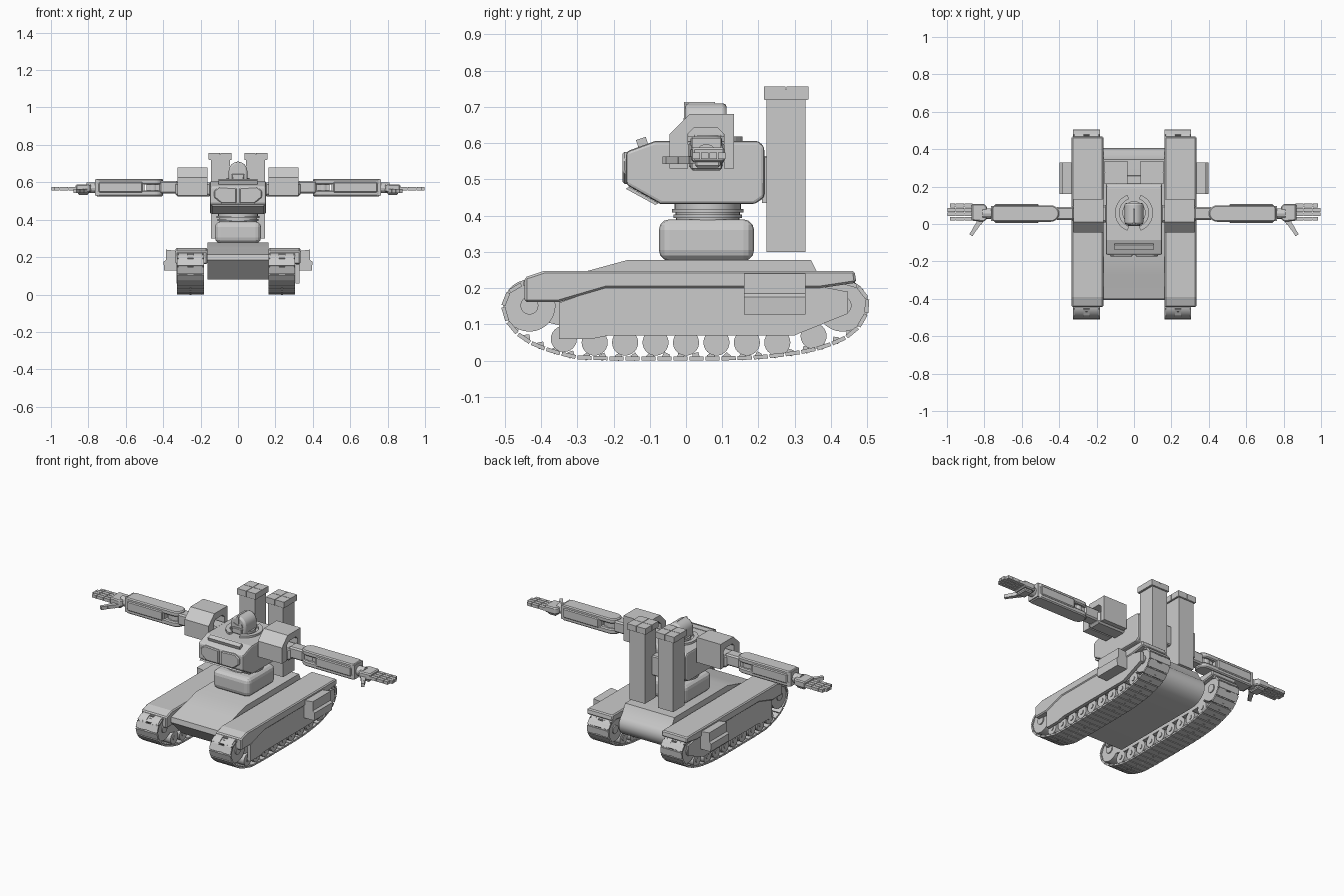
import bpy, bmesh, math
from mathutils import Vector, Matrix

if "Cube" in bpy.data.objects:
    bpy.data.objects.remove(bpy.data.objects["Cube"])

AX = {'x': lambda p, a: (a, p[0], p[1]),   # profile in y,z
      'y': lambda p, a: (p[0], a, p[1]),   # profile in x,z
      'z': lambda p, a: (p[0], p[1], a)}   # profile in x,y


def finish(name, bm, bevel=0, mirror=False, segs=1, smooth=False):
    bmesh.ops.recalc_face_normals(bm, faces=bm.faces[:])
    me = bpy.data.meshes.new(name)
    bm.to_mesh(me)
    bm.free()
    ob = bpy.data.objects.new(name, me)
    bpy.context.collection.objects.link(ob)
    if smooth:
        me.shade_smooth()
        me.set_sharp_from_angle(angle=math.radians(35))
    if bevel:
        m = ob.modifiers.new("bevel", 'BEVEL')
        m.width, m.segments, m.limit_method = bevel, segs, 'ANGLE'
    if mirror:
        ob.modifiers.new("mirror", 'MIRROR').use_mirror_merge = False
    return ob


def add_prism(bm, pts, a0, a1, axis='x'):
    lo = [bm.verts.new(AX[axis](p, a0)) for p in pts]
    hi = [bm.verts.new(AX[axis](p, a1)) for p in pts]
    n = len(pts)
    bm.faces.new(lo[::-1])
    bm.faces.new(hi)
    for i in range(n):
        bm.faces.new((lo[i], lo[(i + 1) % n], hi[(i + 1) % n], hi[i]))


def prism(name, pts, a0, a1, axis='x', **kw):
    bm = bmesh.new()
    add_prism(bm, pts, a0, a1, axis)
    return finish(name, bm, **kw)


def rect(a, b, c, d):
    return [(a, c), (b, c), (b, d), (a, d)]


def box(name, x, y, z, **kw):
    return prism(name, rect(*y, *z), x[0], x[1], 'x', **kw)


def circle(cx, cy, r, n=24, ry=None):
    return [(cx + r * math.cos(2 * math.pi * i / n), cy + (ry or r) * math.sin(2 * math.pi * i / n))
            for i in range(n)]


def oriented_box(bm, a, b, side, w, t):
    """Box from a to b, width w along side, thickness t."""
    a, b, s = Vector(a), Vector(b), Vector(side).normalized()
    d = (b - a).normalized()
    m = Matrix((d, s, d.cross(s))).transposed().to_4x4()
    m.translation = (a + b) / 2
    bmesh.ops.create_cube(bm, size=1, matrix=m @ Matrix.Diagonal(((b - a).length, w, t, 1)))


# ---- Tracks: links placed evenly along a closed loop
loop = [(-.505, .15), (-.498, .115), (-.47, .078), (-.43, .05), (-.37, .025), (-.3, .009), (-.2, .006), (.1, .006),
        (.2, .009), (.3, .02), (.38, .037), (.44, .063), (.485, .1), (.506, .15), (.498, .18), (.475, .205),
        (.43, .218), (-.43, .218), (-.475, .205), (-.498, .18)]


def resample(pts, n):
    pts = [Vector(p) for p in pts]
    seg = [(pts[i], pts[(i + 1) % len(pts)]) for i in range(len(pts))]
    total = sum((b - a).length for a, b in seg)
    out = []
    for k in range(n):
        s = total * k / n
        for a, b in seg:
            length = (b - a).length
            if s <= length:
                out.append(a.lerp(b, s / length))
                break
            s -= length
    return out


links = resample(loop, 50)
for side, cx in (("left", -.254), ("right", .235)):
    bm = bmesh.new()
    for i, p in enumerate(links):
        q = links[(i + 1) % len(links)]
        a, b = p.lerp(q, .06), p.lerp(q, .94)
        oriented_box(bm, (cx, *a), (cx, *b), (1, 0, 0), .142, .011)
        mid = (p + q) / 2
        inward = (Vector((0, .12)) - mid).normalized() * .016
        oriented_box(bm, (cx, *mid), (cx, *(mid + inward)), (1, 0, 0), .012, .018)
    finish(side + "_track", bm)
    # road wheels and end sprockets
    bm = bmesh.new()
    wheels = [(-.337, .06)] + [(-.252 + .084 * i, .05) for i in range(7)] + [(.352, .068)]
    for y, z in wheels:
        for dx in (-.04, .04):
            add_prism(bm, circle(y, z, .036), cx + dx - .026, cx + dx + .026)
        add_prism(bm, circle(y, z, .014, 12), cx - .07, cx + .07)
    for y in (-.432, .432):
        for dx in (-.04, .04):
            add_prism(bm, circle(y, .152, .072, 28), cx + dx - .024, cx + dx + .024)
        add_prism(bm, circle(y, .152, .025, 16), cx - .07, cx + .07)
    finish(side + "_wheels", bm, smooth=True)

# ---- Fenders, side skirts, side boxes
prism("fender", [(-.445, .162), (-.445, .23), (-.39, .248), (.465, .248), (.47, .215), (.37, .2), (-.22, .2),
                 (-.35, .162)], .164, .333, bevel=.006, mirror=True)
skirt = [(-.35, .06), (-.35, .16), (-.22, .205), (.37, .205), (.447, .19), (.447, .13), (.3, .07), (-.21, .07),
         (-.26, .06)]
prism("outer_skirt", skirt, .308, .328, mirror=True)
prism("track_frame", [(-.48, .13), (-.48, .16), (-.3, .2), (.4, .2), (.445, .18), (.445, .13), (.3, .085),
                      (-.3, .085)], .19, .29, mirror=True)
prism("side_box", [(.32, .128), (.395, .128), (.398, .175), (.386, .185), (.386, .24), (.32, .232)],
      .16, .33, 'y', mirror=True)

# ---- Central hull with a rounded stern
stern = [(.29 + .115 * math.cos(t), .165 + .085 * math.sin(t))
         for t in [math.radians(45 - 15 * i) for i in range(10)]]
prism("hull", [(-.3, .08), (-.405, .185), (-.4, .215), (-.27, .248), (-.16, .278), (.345, .278)] + stern,
      -.164, .164, smooth=True)

# ---- Waist block and turning rings
box("waist_block", (-.123, .123), (-.075, .188), (.275, .39), bevel=.03, segs=3)
bm = bmesh.new()
for z0, z1, k in ((.385, .393, .92), (.393, .403, 1), (.403, .409, .93), (.409, .419, 1.04), (.419, .437, .96)):
    add_prism(bm, circle(0, .06, .11 * k, 40, .095 * k), z0, z1, 'z')
finish("waist_rings", bm, smooth=True)

# ---- Torso and chest details
prism("torso", [(-.07, .432), (-.165, .485), (-.165, .577), (-.085, .606), (.2, .606), (.216, .59), (.216, .45),
                (.19, .432)], -.15, .15, bevel=.009, segs=2)
prism("chest_plate", [(.008, .488), (.008, .57), (.1, .576), (.128, .555), (.128, .52), (.09, .488)],
      -.175, -.15, 'y', bevel=.005, mirror=True)
prism("belly_plate", [(-.075, .434), (-.158, .48), (-.166, .474), (-.085, .43)], -.14, .14)
bm = bmesh.new()
oriented_box(bm, (0, -.135, .599), (0, -.108, .608), (1, 0, 0), .21, .02)
finish("chest_light", bm)

# ---- Collar ring (open front and back) and head
arc = [math.radians(-70 + 10 * i) for i in range(15)]
prism("collar", [(.102 * math.cos(t), .06 + .102 * math.sin(t)) for t in arc]
      + [(.078 * math.cos(t), .06 + .078 * math.sin(t)) for t in reversed(arc)],
      .6, .618, 'z', mirror=True)
prism("neck", circle(0, .06, .062, 28), .6, .622, 'z', smooth=True)
dome = [(.05 * math.cos(t), .66 + .05 * math.sin(t)) for t in [math.pi * i / 12 for i in range(13)]]
prism("helmet", [(.05, .605)] + dome + [(-.05, .605)], -.002, .112, 'y', bevel=.01, segs=2, smooth=True)
prism("face_mask", [(-.03, .61), (.03, .61), (.034, .645), (-.034, .645)], -.012, .03, 'y', bevel=.004)
prism("visor", [(-.034, .652), (.034, .652), (.028, .67), (0, .66), (-.028, .67)], -.007, .02, 'y')
prism("helmet_crest", [(-.007, .668), (.007, .668), (.007, .708), (0, .714), (-.007, .708)], -.006, .08, 'y')

# ---- Back launchers: tall boxes with four-cell caps
box("launcher_body", (.043, .145), (.222, .33), (.3, .722), mirror=True)
bm = bmesh.new()
for i in range(2):
    for j in range(2):
        x, y = .034 + .0625 * i, .215 + .0625 * j
        add_prism(bm, rect(x, x + .06, y, y + .06), .721, .756, 'z')
add_prism(bm, rect(.036, .154, .217, .335), .719, .748, 'z')
finish("launcher_cap", bm, mirror=True)
box("back_connector", (-.05, .05), (.2, .262), (.445, .565), bevel=.006)
box("back_bracket", (-.13, .13), (.21, .226), (.435, .56))

# ---- Shoulder armour: open-bottomed shell
prism("shoulder_armour", [(-.045, .53), (-.045, .625), (.01, .68), (.133, .68), (.133, .53), (.105, .53),
                          (.105, .625), (.088, .642), (.022, .642), (.005, .625), (.005, .53)],
      .164, .324, mirror=True)
box("shoulder_joint", (.14, .335), (.008, .102), (.525, .6), bevel=.012, mirror=True)

# ---- Arms
Y, Z = .056, .572
box("upper_arm", (.32, .42), (.022, .09), (.54, .608), bevel=.008, mirror=True)
elbow = [(.445 + .045 * math.cos(t), Y + .044 * math.sin(t)) for t in [math.radians(90 + 18 * i) for i in range(11)]]
outline = elbow + [(.75, .012), (.76, .025), (.76, .087), (.75, .1)]
prism("forearm_top", outline, .588, .618, 'z', bevel=.006, mirror=True)
prism("forearm_bottom", outline, .525, .556, 'z', bevel=.006, mirror=True)
box("forearm_core", (.5, .765), (.016, .096), (.53, .614), mirror=True)
box("elbow_link", (.4, .49), (.032, .08), (.55, .595), mirror=True)
prism("elbow_pin", circle(.455, Y, .03, 20), .545, .6, 'z', smooth=True, mirror=True)
for side, y in (("front", (.006, .02)), ("rear", (.092, .106))):
    box("forearm_%s_panel" % side, (.51, .745), y, (.545, .601), bevel=.005, mirror=True)

# ---- Wrist and hand
prism("wrist", circle(Y, Z - .002, .028, 12), .755, .81, mirror=True)
prism("palm", [(.785, .03), (.8, .012), (.868, .018), (.868, .108), (.8, .108), (.785, .09)],
      .548, .588, 'z', bevel=.006, mirror=True)
box("palm_guard", (.8, .855), (.025, .095), (.533, .555), bevel=.006, mirror=True)
bm = bmesh.new()
for i, tip in enumerate((.985, .998, .998, .985)):
    y = .028 + .0235 * i
    knuckles = [.862, .908, .955, tip]
    for a, b in zip(knuckles, knuckles[1:]):
        oriented_box(bm, (a + .002, y, .565), (b - .001, y, .565), (0, 1, 0), .02, .018)
    add_prism(bm, rect(.86, tip - .01, y - .006, y + .006), .559, .57, 'z')
finish("fingers", bm, mirror=True)
bm = bmesh.new()
thumb = [(.808, .035, .555), (.832, .002, .553), (.852, -.028, .553), (.872, -.06, .553)]
for (a, b), w in zip(zip(thumb, thumb[1:]), (.03, .024, .02)):
    d = Vector(b) - Vector(a)
    oriented_box(bm, a, b, (-d.y, d.x, 0), w, .02)
finish("thumb", bm, mirror=True)
